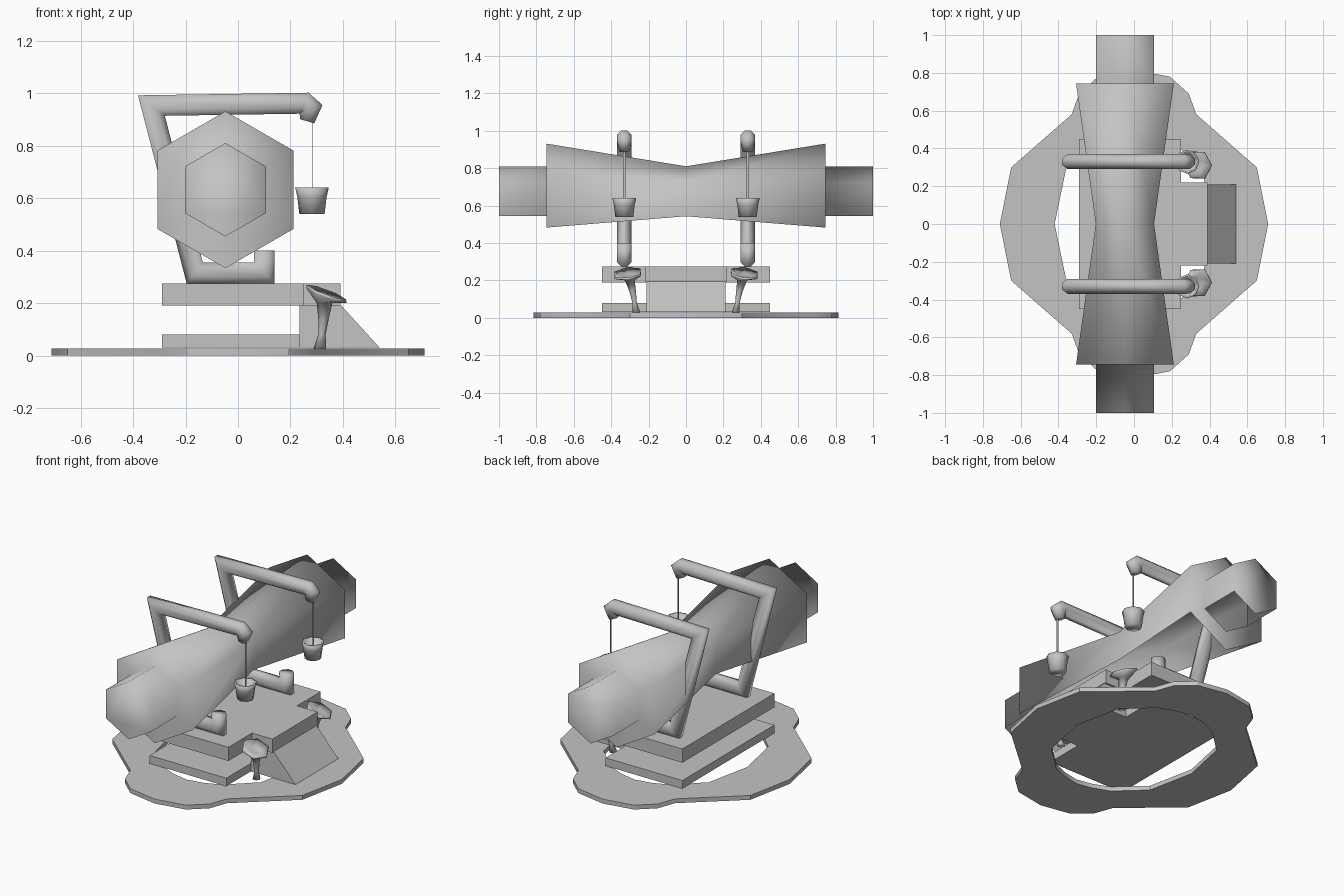
import bpy, math
from mathutils import Vector

cube = bpy.data.objects.get("Cube")
if cube:
    bpy.data.objects.remove(cube, do_unlink=True)

grey = bpy.data.materials.new("plain_grey")
grey.use_nodes = True
colour = (0.55, 0.55, 0.55, 1)
grey.diffuse_color = colour
grey.node_tree.nodes["Principled BSDF"].inputs["Base Color"].default_value = colour


def loft(name, rings, caps=True, closed=False, skip=(), smooth=True, angle=30):
    """Join equal rings of points with quads, leaving out the skipped sides."""
    n, count = len(rings[0]), len(rings)
    verts = [tuple(p) for ring in rings for p in ring]
    faces = []
    for i in range(count if closed else count - 1):
        a, b = i * n, (i + 1) % count * n
        flat_step = abs(rings[i][0][1] - rings[(i + 1) % count][0][1]) < 1e-5
        for k in range(n):
            if k in skip and not flat_step:
                continue
            m = (k + 1) % n
            faces.append((a + k, a + m, b + m, b + k))
    if caps and not closed:
        faces.append(tuple(range(n))[::-1])
        faces.append(tuple(range((count - 1) * n, count * n)))
    mesh = bpy.data.meshes.new(name)
    mesh.from_pydata(verts, [], faces)
    mesh.materials.append(grey)
    obj = bpy.data.objects.new(name, mesh)
    bpy.context.collection.objects.link(obj)
    bpy.ops.object.select_all(action='DESELECT')
    obj.select_set(True)
    bpy.context.view_layer.objects.active = obj
    # Make every face point outwards
    bpy.ops.object.mode_set(mode='EDIT')
    bpy.ops.mesh.select_all(action='SELECT')
    bpy.ops.mesh.normals_make_consistent(inside=False)
    bpy.ops.object.mode_set(mode='OBJECT')
    if smooth:
        bpy.ops.object.shade_smooth()
    else:
        bpy.ops.object.shade_smooth_by_angle(angle=math.radians(angle))
    return obj


def slab(name, outline, low, high):
    return loft(name, [[(x, y, z) for x, y in outline] for z in (low, high)], smooth=False)


def tube(name, path, radii, sides):
    """Mitred tube along a path."""
    pts = [Vector(p) for p in path]
    rings = []
    for i, p in enumerate(pts):
        before = (p - pts[i - 1]).normalized() if i else None
        after = (pts[i + 1] - p).normalized() if i < len(pts) - 1 else None
        before, after = before or after, after or before
        t = (before + after).normalized()
        stretch = 1 / max(t.dot(after), 0.5)
        n = t.cross(Vector((0, 1, 0))).normalized()
        b = t.cross(n)
        ring = []
        for k in range(sides):
            a = 2 * math.pi * (k + 0.5) / sides
            ring.append(p + radii[i] * (math.cos(a) * stretch * n + math.sin(a) * b))
        rings.append(ring)
    return loft(name, rings)


def disc(centre, radius, sides, normal=(0, 0, 1)):
    q = Vector((0, 0, 1)).rotation_difference(Vector(normal).normalized())
    angles = [2 * math.pi * k / sides for k in range(sides)]
    return [Vector(centre) + q @ Vector((radius * math.cos(a), radius * math.sin(a), 0))
            for a in angles]


# Main hull: hexagonal, pinched at the waist, open along the underside
def hexagon(y, r):
    angles = [math.radians(90 + 60 * k) for k in range(6)]
    return [(-0.048 + r * math.cos(a), y, 0.632 + r * math.sin(a)) for a in angles]


small, large = 0.178, 0.299
stations = [(-1, small), (-0.745, small), (-0.745, large), (0, small),
            (0.745, large), (0.745, small), (1, small)]
loft("hull", [hexagon(y, r) for y, r in stations], skip=(2, 3))


# Ground ring with a lobed outer edge
def four_way(quarter):
    half = quarter + [(-x, y) for x, y in quarter[-2::-1]]
    return half + [(x, -y) for x, y in half[-2:0:-1]]


outer = four_way([(0.71, 0), (0.65, 0.3), (0.33, 0.58), (0.29, 0.69), (0.19, 0.78), (0, 0.815)])
inner = four_way([(0.42, 0), (0.36, 0.29), (0.2, 0.44), (0.15, 0.46), (0.1, 0.48), (0, 0.5)])
top = 0.027
loft("ground_ring", [[(x, y, z) for x, y in loop] for loop, z in
                     ((outer, 0), (outer, top), (inner, top), (inner, 0))],
     closed=True, smooth=False)

# Two decks and the ramp that joins them
slab("lower_deck", [(-0.29, -0.45), (0.235, -0.45), (0.235, 0.45), (-0.29, 0.45)], 0.03, 0.08)
slab("upper_deck", [(-0.29, -0.45), (0.25, -0.45), (0.25, -0.22), (0.39, -0.22),
                    (0.39, 0.22), (0.25, 0.22), (0.25, 0.45), (-0.29, 0.45)], 0.19, 0.275)
ramp = [(0.235, 0.03), (0.54, 0.03), (0.385, 0.2), (0.235, 0.2)]
loft("ramp", [[(x, y, z) for x, z in ramp] for y in (-0.21, 0.21)], smooth=False)

for side, label in ((-1, "front"), (1, "back")):
    y = 0.33 * side

    # Bent support arm with its foot and heel
    arm = [(0.1, 0.4), (0.1, 0.315), (-0.165, 0.315), (-0.33, 0.953),
           (0.255, 0.962), (0.278, 0.942), (0.264, 0.893)]
    tube(label + "_arm", [(x, y, z) for x, z in arm],
         [0.043] * 5 + [0.042, 0.03], 8)

    # Flat rope and hanging bucket
    hook = 0.282
    rope = [(hook, y + w, z) for w, z in ((-0.006, 0.56), (0.006, 0.56), (0.006, 0.91), (-0.006, 0.91))]
    loft(label + "_rope", [rope, [(x + 0.002, v, z) for x, v, z in rope]], smooth=False)
    bucket = [(0.54, 0.048), (0.605, 0.056), (0.64, 0.064), (0.64, 0.054), (0.56, 0.042)]
    loft(label + "_bucket", [disc((hook, y, z), r, 8) for z, r in bucket])

    # Tilted dish on a curved stem
    stem = [(0.312, 0.265, 0.027, 0.024), (0.32, 0.275, 0.08, 0.014),
            (0.326, 0.285, 0.14, 0.02), (0.33, 0.3, 0.2, 0.03)]
    rings = [disc((x, v * side, z), r, 6) for x, v, z, r in stem]
    tilt = (0.35, 0.12 * side, 0.93)
    for z, r in ((0.23, 0.082), (0.242, 0.08), (0.225, 0.03)):
        rings.append(disc((0.337, 0.312 * side, z), r, 6, tilt))
    loft(label + "_dish", rings)
